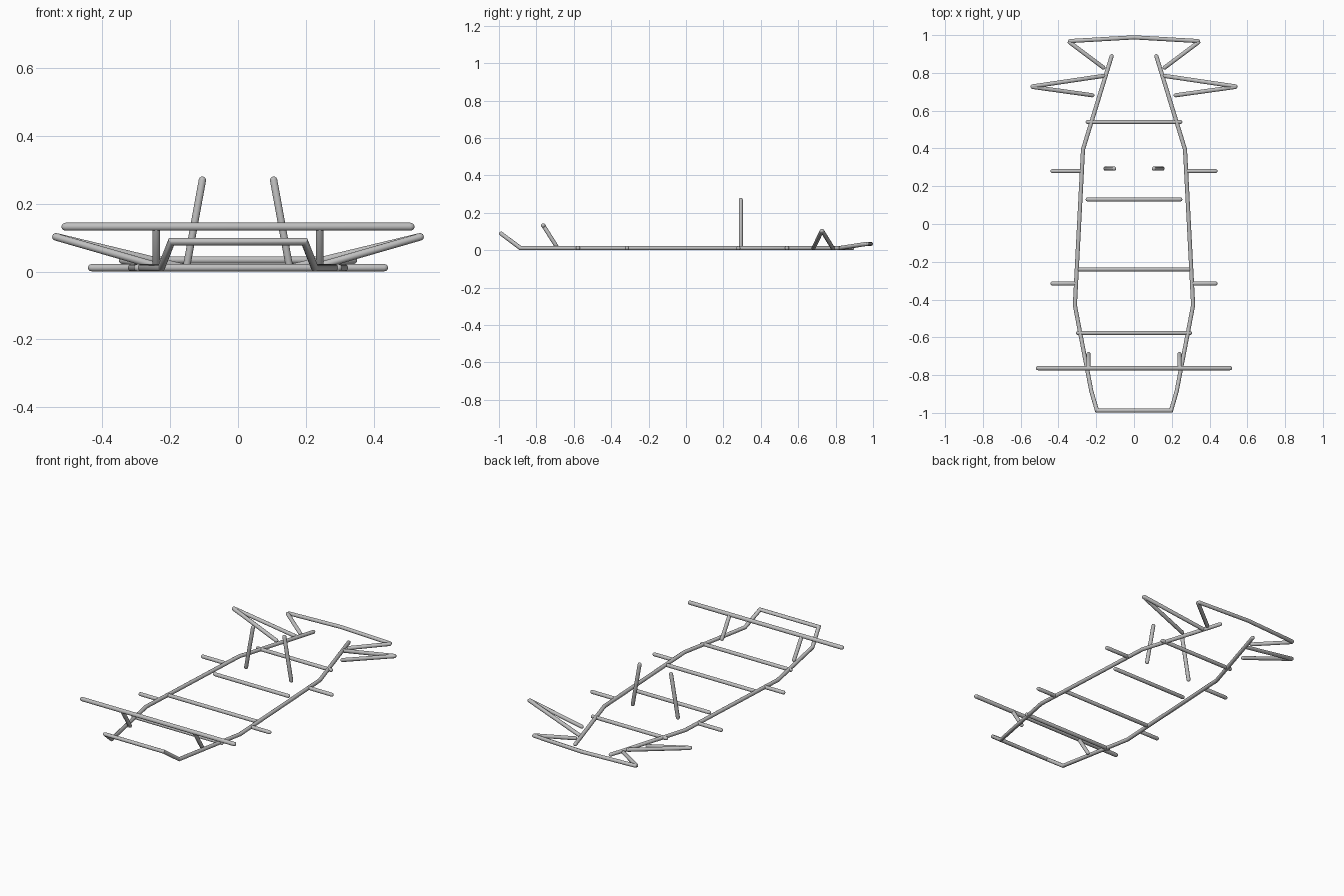
import bpy, bmesh, math
from mathutils import Vector

if "Cube" in bpy.data.objects:
    bpy.data.objects.remove(bpy.data.objects["Cube"])

R = 0.0112      # tube radius
B = R           # height of the tubes lying on the ground
SIDES = 12

steel = bpy.data.materials.new("steel grey")
steel.diffuse_color = (0.52, 0.52, 0.52, 1)
steel.use_nodes = True
steel.node_tree.nodes["Principled BSDF"].inputs["Base Color"].default_value = steel.diffuse_color


def sweep(bm, points, r):
    """Round tube along the points, with mitred bends and domed ends."""
    pts = [Vector(p) for p in points]
    dirs = [(b - a).normalized() for a, b in zip(pts, pts[1:])]
    # pull the ends in so that the domes finish at the given points
    pts[0] += dirs[0] * r
    pts[-1] -= dirs[-1] * r
    d = dirs[0]
    up = Vector((0, 0, 1)) if abs(d.z) < 0.9 else Vector((0, 1, 0))
    u = d.cross(up).normalized()
    v = u.cross(d)
    step = 2 * math.pi / SIDES
    offs = [(u * math.cos((k + .5) * step) + v * math.sin((k + .5) * step)) * r
            for k in range(SIDES)]
    ring = [pts[0] + o for o in offs]
    loops = [ring]
    for i, d in enumerate(dirs):
        # slide the ring along the segment onto the plane that halves the bend
        n = (d + dirs[i + 1]).normalized() if i + 1 < len(dirs) else d
        ring = [p + d * ((pts[i + 1] - p).dot(n) / d.dot(n)) for p in ring]
        loops.append(ring)
    first, last = loops[0], loops[-1]
    for a in (35, 65):
        s, c = math.sin(math.radians(a)) * r, math.cos(math.radians(a))
        loops.insert(0, [pts[0] + (p - pts[0]) * c - dirs[0] * s for p in first])
        loops.append([pts[-1] + (p - pts[-1]) * c + dirs[-1] * s for p in last])
    rings = [[bm.verts.new(p) for p in loop] for loop in loops]
    for a, b in zip(rings, rings[1:]):
        for k in range(SIDES):
            j = (k + 1) % SIDES
            bm.faces.new((a[k], a[j], b[j], b[k]))
    for ring, tip in ((rings[0], pts[0] - dirs[0] * r), (rings[-1], pts[-1] + dirs[-1] * r)):
        t = bm.verts.new(tip)
        for k in range(SIDES):
            bm.faces.new((ring[k], ring[(k + 1) % SIDES], t))


def tube(name, *paths, r=R, mirror=False):
    bm = bmesh.new()
    for path in paths:
        sweep(bm, path, r)
        if mirror:
            sweep(bm, [(-x, y, z) for x, y, z in path], r)
    bmesh.ops.recalc_face_normals(bm, faces=bm.faces)
    for f in bm.faces:
        f.smooth = True
    # keep the mitred bends crisp
    for e in bm.edges:
        e.smooth = e.calc_face_angle(0) < math.radians(40)
    mesh = bpy.data.meshes.new(name)
    bm.to_mesh(mesh)
    bm.free()
    mesh.materials.append(steel)
    obj = bpy.data.objects.new(name, mesh)
    bpy.context.collection.objects.link(obj)


# main frame: side rails joined by the raised nose hoop
half = [(0.115, 0.899, B), (0.27, 0.395, B), (0.313, -0.43, B),
        (0.226, -0.885, B), (0.196, -0.988, 0.088)]
tube("main_frame", half + [(-x, y, z) for x, y, z in reversed(half)])

# cross members between the rails
for i, (y, x) in enumerate([(0.54, 0.256), (0.13, 0.256), (-0.24, 0.302), (-0.577, 0.307)]):
    tube(f"cross_member_{i + 1}", [(-x, y, B), (x, y, B)])

# short side pegs
for name, y, x in [("rear_side_pegs", 0.28, 0.270), ("front_side_pegs", -0.315, 0.300)]:
    tube(name, [(x, y, B), (0.442, y, B)], mirror=True)

# leaning uprights
tube("uprights", [(0.153, 0.293, 0.006), (0.103, 0.293, 0.28)], mirror=True)

# front bumper bar and its slanted supports
tube("front_bumper", [(-0.52, -0.763, 0.132), (0.52, -0.763, 0.132)], r=0.0122)
tube("bumper_supports", [(0.241, -0.682, 0.004), (0.241, -0.766, 0.137)], mirror=True)

# pointed side guards near the back
tip = (0.547, 0.727, 0.105)
tube("side_guards", [(0.148, 0.786, 0.009), tip], [(0.210, 0.680, 0.008), tip], mirror=True)

# rear bumper with angled braces
corner = (0.349, 0.968, 0.034)
tube("rear_bumper", [corner, (0, 0.988, 0.034), (-corner[0], corner[1], corner[2])])
tube("rear_braces", [(0.153, 0.821, B), corner], mirror=True)
